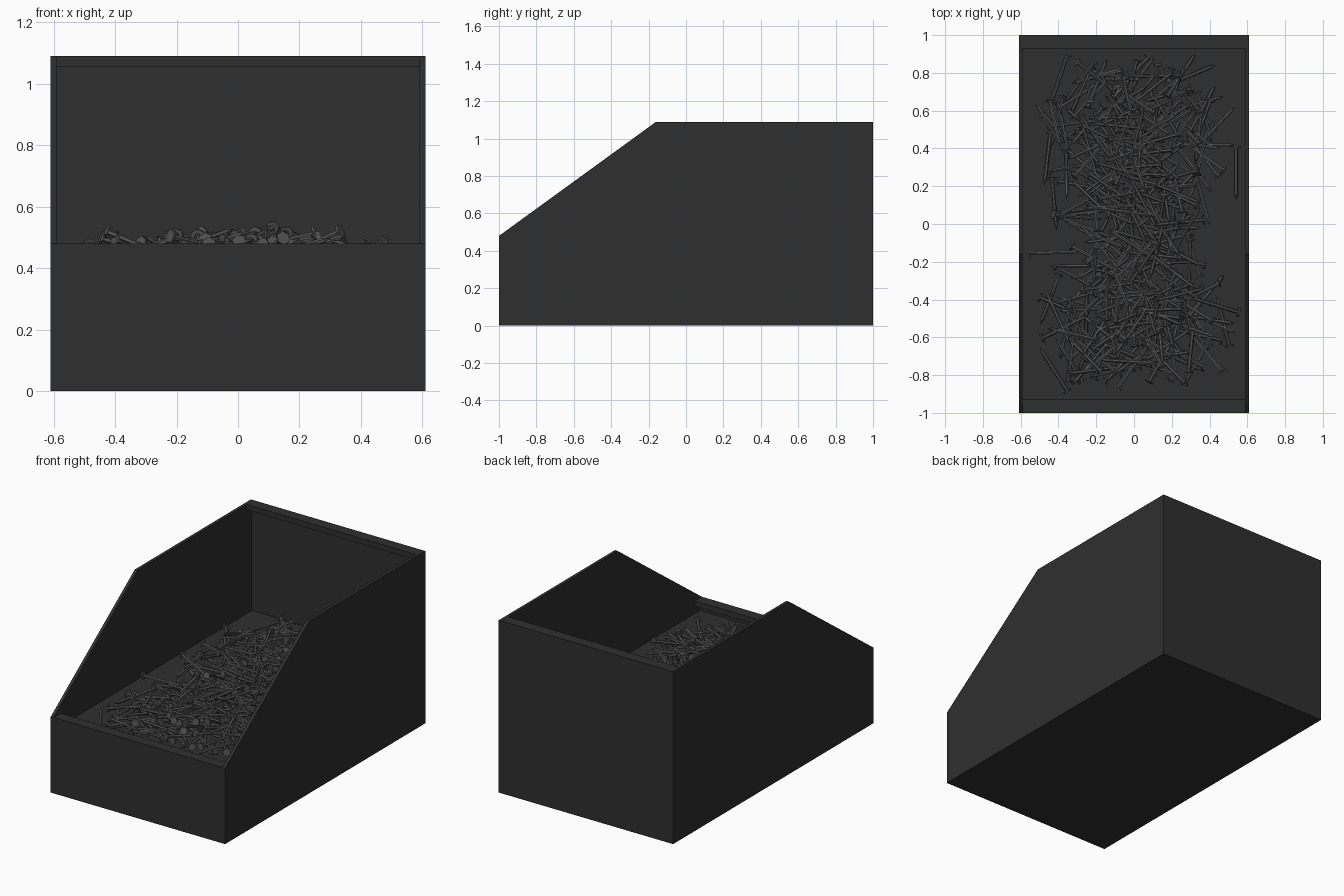
import bpy, bmesh, math, random
from mathutils import Matrix, Vector

random.seed(7)
cube = bpy.data.objects.get("Cube")
if cube:
    bpy.data.objects.remove(cube, do_unlink=True)


def make_material(name, value):
    mat = bpy.data.materials.new(name)
    mat.use_nodes = True
    colour = (value, value, value, 1)
    mat.diffuse_color = colour
    mat.node_tree.nodes["Principled BSDF"].inputs["Base Color"].default_value = colour
    return mat


charcoal = make_material("charcoal plastic", 0.028)
steel = make_material("dark steel", 0.088)


def finish(name, bm, mat):
    bmesh.ops.recalc_face_normals(bm, faces=bm.faces)
    mesh = bpy.data.meshes.new(name)
    bm.to_mesh(mesh)
    bm.free()
    mesh.materials.append(mat)
    obj = bpy.data.objects.new(name, mesh)
    bpy.context.collection.objects.link(obj)
    return obj


def extrude_profile(name, profile, x0, x1, mat):
    """Extrude a closed (y, z) outline along x."""
    bm = bmesh.new()
    face = bm.faces.new([bm.verts.new((x0, y, z)) for y, z in profile])
    new = bmesh.ops.extrude_face_region(bm, geom=[face])["geom"]
    verts = [v for v in new if isinstance(v, bmesh.types.BMVert)]
    bmesh.ops.translate(bm, verts=verts, vec=(x1 - x0, 0, 0))
    return finish(name, bm, mat)


# Bin dimensions
HALF_W, INNER_W = 0.61, 0.59
HALF_L, WALL, RIM = 1.0, 0.02, 0.07
FRONT_H, TOP_H, FLOOR, LIP = 0.48, 1.09, 0.40, 0.035

# Side panels with the sloped front edge
side = [(-HALF_L, 0), (HALF_L, 0), (HALF_L, TOP_H), (-0.16, TOP_H), (-HALF_L, FRONT_H)]
for label, s in (("left", 1), ("right", -1)):
    extrude_profile(label + "_side_panel", side, s * INNER_W, s * HALF_W, charcoal)

# Front and back walls, each with an inward lip along its top
for label, s, top in (("front", -1, FRONT_H), ("back", 1, TOP_H)):
    outer, inner, rim = s * HALF_L, s * (HALF_L - WALL), s * (HALF_L - RIM)
    outline = [(outer, 0), (outer, top), (rim, top), (rim, top - LIP),
               (inner, top - LIP), (inner, 0)]
    extrude_profile(label + "_wall", outline, -INNER_W, INNER_W, charcoal)

# Raised floor
end = HALF_L - WALL
extrude_profile("raised_floor", [(-end, 0), (end, 0), (end, FLOOR), (-end, FLOOR)],
                -INNER_W, INNER_W, charcoal)


def add_nail(bm, centre, direction, length):
    """Six-sided shank with a flat head and a pointed tip."""
    turn = (Matrix.Translation(centre) @ direction.to_track_quat("Z", "Y").to_matrix().to_4x4()
            @ Matrix.Rotation(random.random() * math.pi, 4, "Z"))
    tip = 0.03
    sections = ((0.0095, 0.0095, tip - length / 2, length / 2),
                (0.0, 0.0095, -length / 2, tip - length / 2),
                (0.024, 0.024, length / 2 - 0.008, length / 2))
    for r1, r2, low, high in sections:
        bmesh.ops.create_cone(bm, cap_ends=True, segments=6, radius1=r1, radius2=r2,
                              depth=high - low,
                              matrix=turn @ Matrix.Translation((0, 0, (low + high) / 2)))


# Loose pile of nails, heaped toward the middle
bm = bmesh.new()
placed = 0
while placed < 400:
    x, y = random.gauss(0, 0.22), random.uniform(-0.78, 0.82)
    heading, tilt = random.uniform(0, math.tau), random.gauss(0, 0.16)
    length = 0.28
    d = Vector((math.cos(heading) * math.cos(tilt), math.sin(heading) * math.cos(tilt),
                math.sin(tilt)))
    reach = d * length / 2
    if abs(x) + abs(reach.x) > 0.56 or abs(y) + abs(reach.y) > 0.91:
        continue
    mound = 0.085 * math.exp(-(x / 0.33) ** 2) * (1 - 0.6 * (y / 0.9) ** 2)
    z = FLOOR + 0.018 + mound * random.random() ** 0.6
    z = max(z, FLOOR + 0.012 + abs(reach.z))
    if z + abs(reach.z) > 0.535:
        continue
    add_nail(bm, Vector((x, y, z)), d, length)
    placed += 1
finish("nail_pile", bm, steel)
